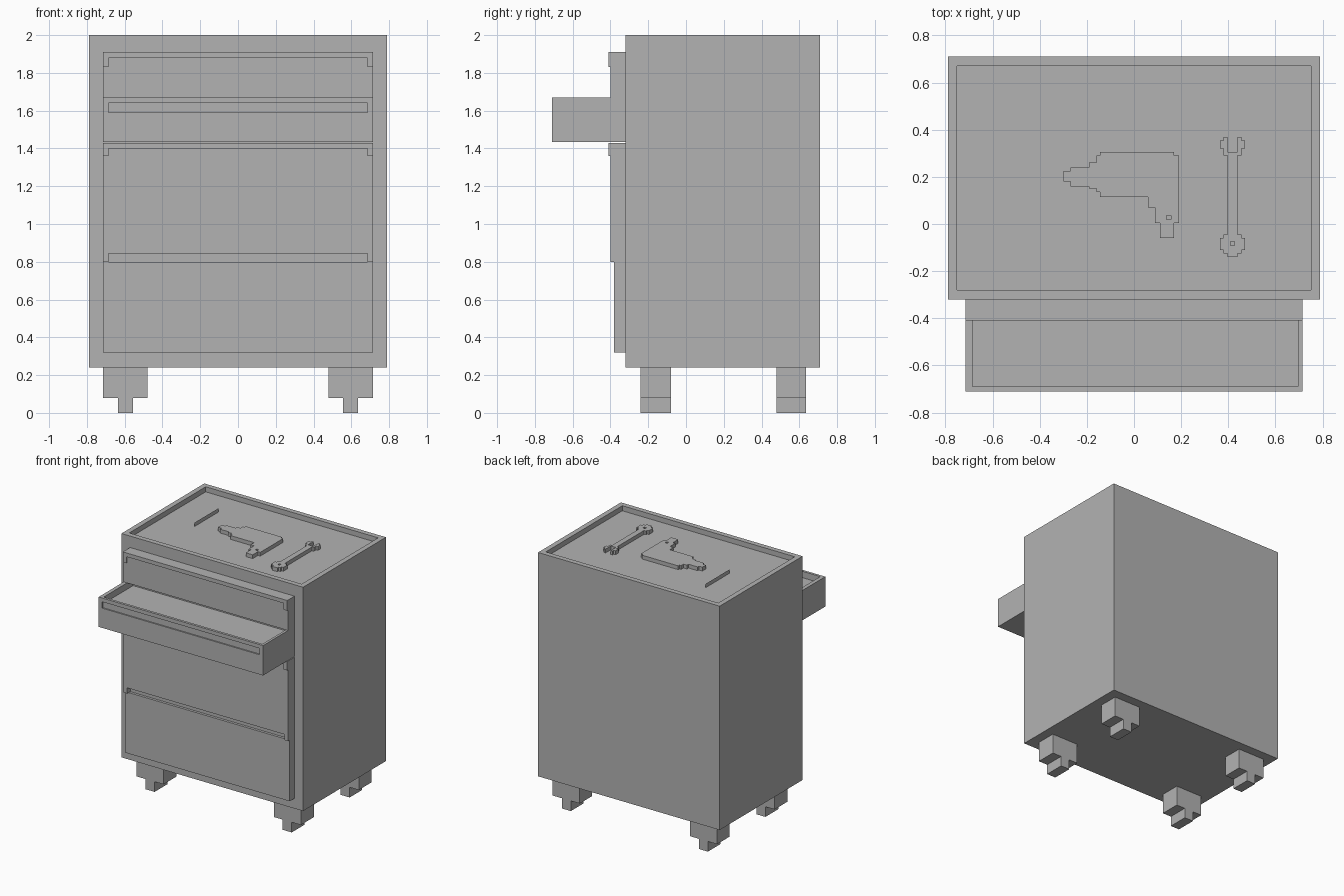
import bpy
import bmesh
from mathutils import Vector

if "Cube" in bpy.data.objects:
    bpy.data.objects.remove(bpy.data.objects["Cube"], do_unlink=True)

# One flat grey for the whole model
grey = bpy.data.materials.new("workshop_grey")
grey.use_nodes = True
colour = (0.45, 0.45, 0.45, 1)
grey.diffuse_color = colour
grey.node_tree.nodes["Principled BSDF"].inputs["Base Color"].default_value = colour


def finish(bm, name):
    bmesh.ops.recalc_face_normals(bm, faces=bm.faces)
    mesh = bpy.data.meshes.new(name)
    bm.to_mesh(mesh)
    bm.free()
    mesh.materials.append(grey)
    obj = bpy.data.objects.new(name, mesh)
    bpy.context.collection.objects.link(obj)
    return obj


def box(name, x, y, z):
    """Box from its (low, high) range on each axis."""
    bm = bmesh.new()
    bmesh.ops.create_cube(bm, size=1)
    for v in bm.verts:
        v.co = Vector([r[0] if c < 0 else r[1] for c, r in zip(v.co, (x, y, z))])
    return finish(bm, name)


def cut(obj, x, y, z):
    """Carve a box-shaped hollow out of an object."""
    cutter = box("cutter", x, y, z)
    cutter.hide_render = True
    mod = obj.modifiers.new("hollow", 'BOOLEAN')
    mod.operation = 'DIFFERENCE'
    mod.solver = 'EXACT'
    mod.object = cutter
    bpy.context.view_layer.update()
    graph = bpy.context.evaluated_depsgraph_get()
    mesh = bpy.data.meshes.new_from_object(obj.evaluated_get(graph))
    obj.modifiers.clear()
    obj.data = mesh
    bpy.data.objects.remove(cutter, do_unlink=True)


def stair(values):
    """Right-angled outline: x and y values taken in turn."""
    pts = [(values[0], values[1])]
    for i, v in enumerate(values[2:]):
        x, y = pts[-1]
        pts.append((v, y) if i % 2 == 0 else (x, v))
    return pts


def mirrored(half, centre):
    return ([(centre + x, y) for x, y in half]
            + [(centre - x, y) for x, y in reversed(half)])


def square(x, y, r=0.009):
    return [(x - r, y - r), (x + r, y - r), (x + r, y + r), (x - r, y + r)]


def plate(name, loops, z, height):
    """Flat tool shape; loops after the first are holes."""
    bm = bmesh.new()
    for loop in loops:
        vs = [bm.verts.new((x, y, z)) for x, y in loop]
        for a, b in zip(vs, vs[1:] + vs[:1]):
            bm.edges.new((a, b))
    bmesh.ops.triangle_fill(bm, use_beauty=True, edges=bm.edges[:], normal=(0, 0, 1))
    result = bmesh.ops.extrude_face_region(bm, geom=bm.faces[:])
    verts = [g for g in result["geom"] if isinstance(g, bmesh.types.BMVert)]
    bmesh.ops.translate(bm, verts=verts, vec=(0, 0, height))
    return finish(bm, name)


# Cabinet with a sunken top
FRONT, FACE, LIP = -0.32, -0.40, -0.41
W, SLOT = 0.715, 0.685
wide, slot = (-W, W), (-SLOT, SLOT)
cabinet = box("cabinet", (-0.79, 0.79), (FRONT, 0.71), (0.24, 2))
cut(cabinet, (-0.75, 0.75), (-0.28, 0.67), (1.96, 2.1))

# Closed drawers, the third with a finger slot along its lower edge
box("top_drawer", wide, (FACE, FRONT), (1.67, 1.91))
third = box("third_drawer", wide, (FACE, FRONT), (0.80, 1.43))
cut(third, slot, (-0.5, -0.36), (0.7, 0.845))
box("bottom_drawer", wide, (-0.38, FRONT), (0.32, 0.80))

# Raised pulls with a short tab at each end
for name, top, under, tab in (("top", 1.91, 1.88, 1.83), ("third", 1.43, 1.40, 1.36)):
    pull = box(name + "_drawer_pull", wide, (LIP, FACE), (tab, top))
    cut(pull, slot, (-0.5, -0.3), (1, under))

# Open drawer with a shallow tray and a finger slot
tray = box("open_drawer", wide, (-0.71, FRONT), (1.435, 1.67))
cut(tray, (-SLOT, 0.695), (-0.69, -0.325), (1.62, 1.8))
cut(tray, slot, (-0.8, -0.7), (1.59, 1.64))

# Four casters
for side, sx in (("left", 1), ("right", -1)):
    for end, y in (("front", (-0.24, -0.08)), ("back", (0.48, 0.635))):
        def span(a, b):
            return tuple(sorted((sx * a, sx * b)))
        box(f"{end}_{side}_caster_block", span(0.48, W), y, (0.08, 0.24))
        box(f"{end}_{side}_caster_wheel", span(0.557, 0.635), y, (0, 0.08))

# Tools lying in the sunken top
Z, H = 1.96, 0.03
driver = stair([0.015, 0.445, 0.015, 0.145, 0.045, -0.095])
plate("screwdriver", [mirrored(driver, -0.495)], Z, H)

drill = stair([-0.30, 0.225, -0.27, 0.24, -0.19, 0.26, -0.16, 0.29, -0.145, 0.305,
               0.17, 0.29, 0.19, 0.005, 0.17, -0.06, 0.11, 0.005, 0.09, 0.07,
               0.06, 0.115, -0.145, 0.135, -0.16, 0.15, -0.19, 0.16, -0.27, 0.18, -0.30])
plate("power_drill", [drill, square(0.147, 0.028)], Z, H)

wrench = [(0.022, 0.305)] + stair(
    [0.022, 0.37, 0.038, 0.355, 0.053, 0.32, 0.038, 0.29, 0.022, -0.045,
     0.038, -0.06, 0.053, -0.11, 0.038, -0.125, 0.022, -0.14])
plate("wrench", [mirrored(wrench, 0.418), square(0.418, -0.083)], Z, H)
